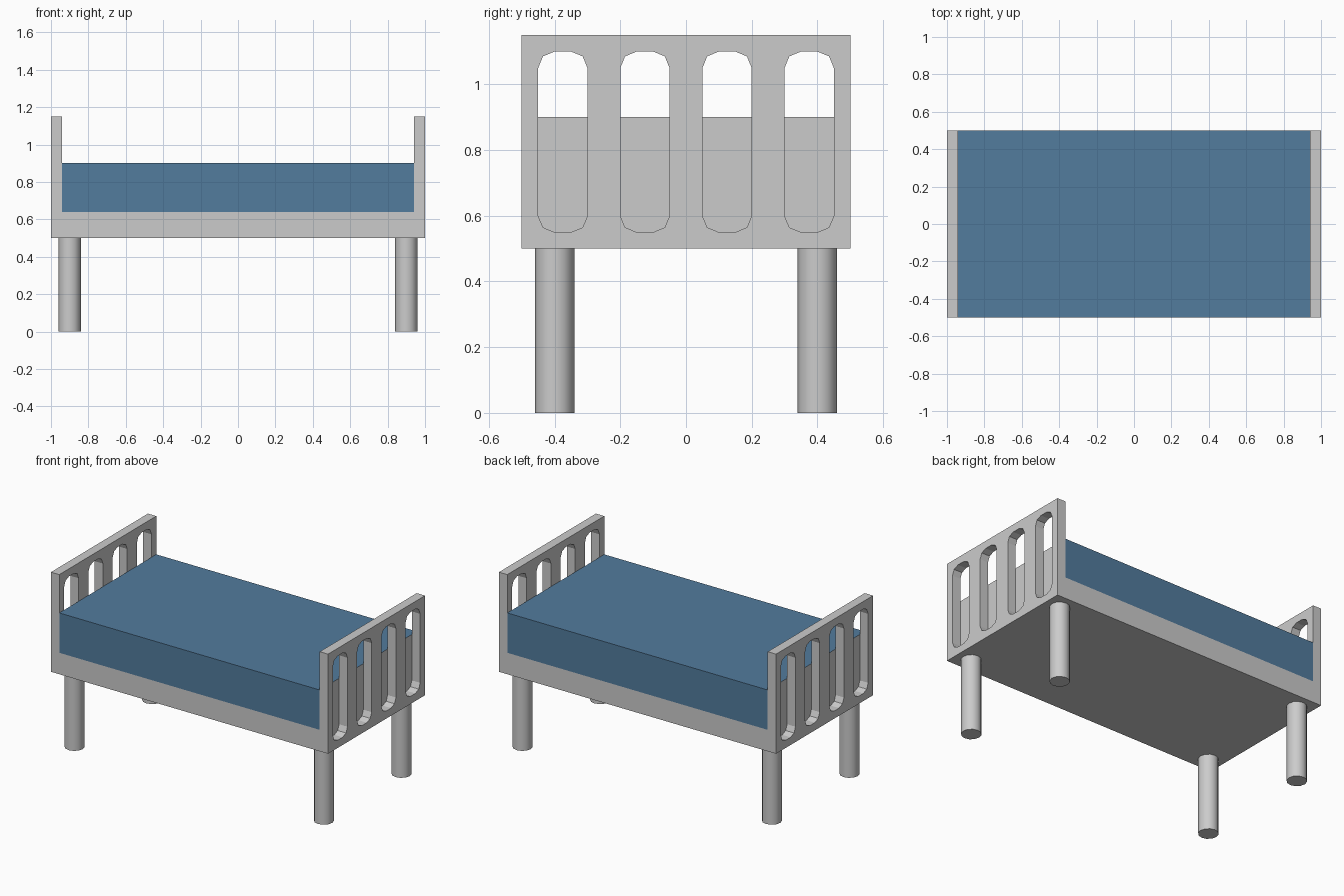
import bpy, bmesh
from math import pi, sin, cos, radians
from mathutils import Vector

if "Cube" in bpy.data.objects:
    bpy.data.objects.remove(bpy.data.objects["Cube"])


def mesh_object(name, bm, location=(0, 0, 0)):
    bmesh.ops.recalc_face_normals(bm, faces=bm.faces[:])
    mesh = bpy.data.meshes.new(name)
    bm.to_mesh(mesh)
    bm.free()
    return link(name, mesh, location)


def link(name, mesh, location):
    obj = bpy.data.objects.new(name, mesh)
    obj.location = location
    bpy.context.collection.objects.link(obj)
    return obj


def box(name, size, location):
    bm = bmesh.new()
    bmesh.ops.create_cube(bm, size=1)
    bmesh.ops.scale(bm, vec=size, verts=bm.verts[:])
    return mesh_object(name, bm, location)


def rounded_rect(cy, cz, w, h, r, segs):
    pts = []
    for i, (sy, sz) in enumerate([(1, 1), (-1, 1), (-1, -1), (1, -1)]):
        oy, oz = cy + sy * (w / 2 - r), cz + sz * (h / 2 - r)
        for k in range(segs + 1):
            a = (i + k / segs) * pi / 2
            pts.append((oy + r * cos(a), oz + r * sin(a)))
    return pts


def slotted_panel(name, thickness, loops, location):
    bm = bmesh.new()
    for pts in loops:
        vs = [bm.verts.new((-thickness / 2, y, z)) for y, z in pts]
        for a, b in zip(vs, vs[1:] + vs[:1]):
            bm.edges.new((a, b))
    bmesh.ops.triangle_fill(bm, use_beauty=True, use_dissolve=False,
                            edges=bm.edges[:], normal=Vector((1, 0, 0)))
    ext = bmesh.ops.extrude_face_region(bm, geom=bm.faces[:])
    moved = [g for g in ext["geom"] if isinstance(g, bmesh.types.BMVert)]
    bmesh.ops.translate(bm, verts=moved, vec=(thickness, 0, 0))
    return mesh_object(name, bm, location)


# Bed base
box("bed_base", (1.88, 1.0, 0.14), (0, 0, 0.57))

# Mattress: blue top and sides, plain grey ends behind the slots
mattress = box("mattress", (1.88, 1.0, 0.26), (0, 0, 0.77))
blue = bpy.data.materials.new("mattress_blue")
blue.diffuse_color = (0.085, 0.2, 0.34, 1)
blue.use_nodes = True
blue.node_tree.nodes["Principled BSDF"].inputs["Base Color"].default_value = blue.diffuse_color
mattress.data.materials.append(blue)
mattress.data.materials.append(None)
for face in mattress.data.polygons:
    if abs(face.normal.x) > 0.5:
        face.material_index = 1

# Headboard and footboard with four rounded slots each
outline = [(-0.5, 0.5), (0.5, 0.5), (0.5, 1.15), (-0.5, 1.15)]
slots = [rounded_rect(-0.375 + 0.25 * i, 0.825, 0.15, 0.55, 0.05, 2)
         for i in range(4)]
headboard = slotted_panel("headboard", 0.06, [outline] + slots, (-0.97, 0, 0))
link("footboard", headboard.data, (0.97, 0, 0))

# Round legs
bm = bmesh.new()
bmesh.ops.create_cone(bm, cap_ends=True, segments=12,
                      radius1=0.06, radius2=0.06, depth=0.5)
leg = mesh_object("front_left_leg", bm, (-0.9, -0.4, 0.25))
bpy.context.view_layer.objects.active = leg
leg.select_set(True)
bpy.ops.object.shade_smooth_by_angle(angle=radians(40))
for name, x, y in [("front_right_leg", 0.9, -0.4),
                   ("back_left_leg", -0.9, 0.4),
                   ("back_right_leg", 0.9, 0.4)]:
    link(name, leg.data, (x, y, 0.25))
